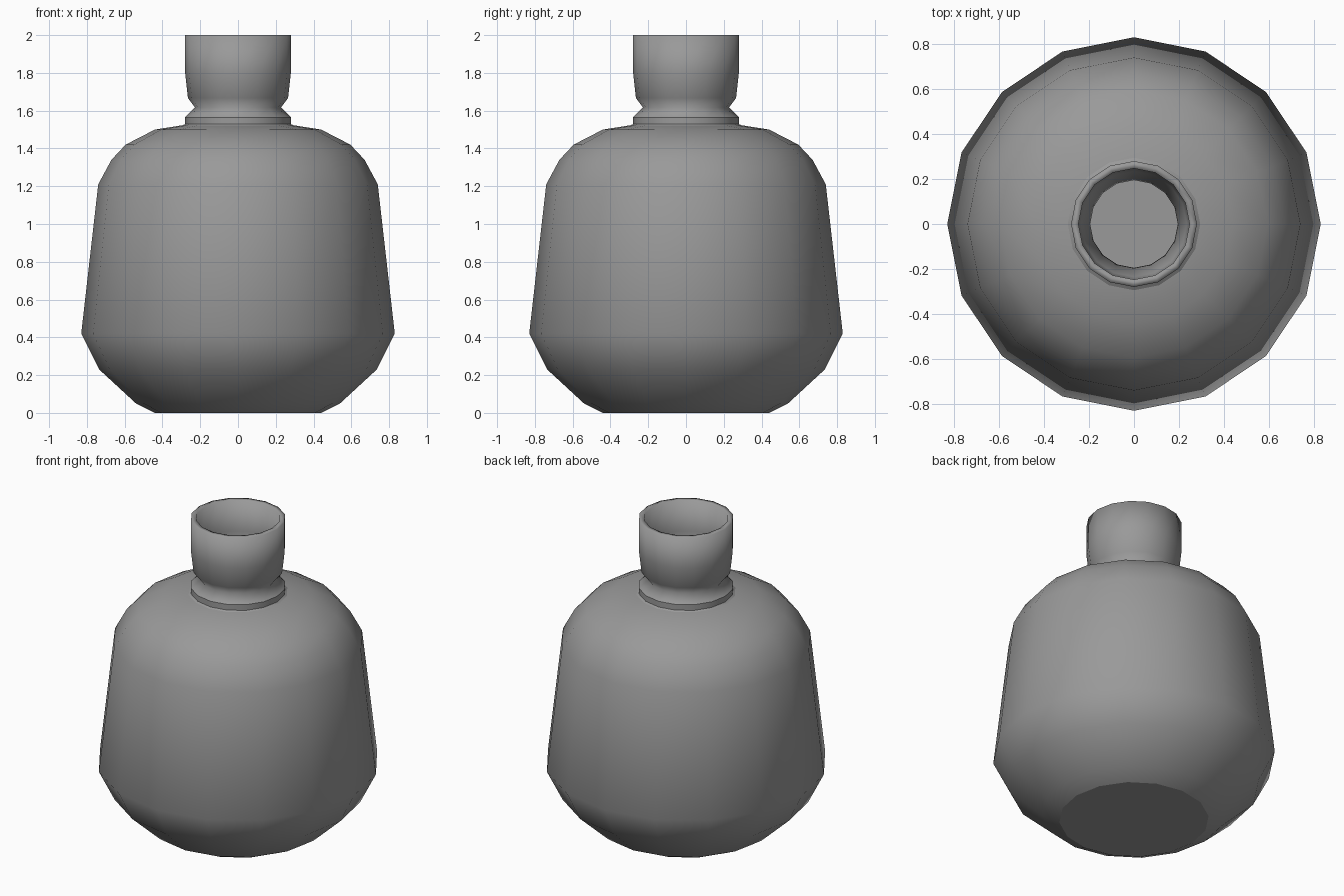
import bpy, bmesh, math

if "Cube" in bpy.data.objects:
    bpy.data.objects.remove(bpy.data.objects["Cube"])

SIDES = 16

# Outer wall from base to lip, then inner wall back down: (radius, height, sharp ring)
PROFILE = [
    (0.44, 0.00, True), (0.54, 0.05, False), (0.735, 0.23, False),
    (0.83, 0.42, False), (0.74, 1.21, False), (0.67, 1.34, False),
    (0.595, 1.42, False), (0.44, 1.50, False),
    # collar
    (0.28, 1.525, True), (0.28, 1.565, True),
    # pinched neck and mouth
    (0.228, 1.617, False), (0.265, 1.667, False), (0.28, 1.80, False),
    (0.28, 2.00, False), (0.247, 2.00, False),
    # inside
    (0.247, 1.80, False), (0.235, 1.68, False), (0.195, 1.617, False),
    (0.25, 1.54, False), (0.43, 1.47, False), (0.58, 1.39, False),
    (0.645, 1.32, False), (0.71, 1.20, False), (0.80, 0.425, False),
    (0.71, 0.25, False), (0.525, 0.08, False), (0.43, 0.03, True),
]


def ring(bm, radius, z):
    step = 2 * math.pi / SIDES
    return [bm.verts.new((radius * math.cos(i * step), radius * math.sin(i * step), z))
            for i in range(SIDES)]


bm = bmesh.new()
rings = [ring(bm, r, z) for r, z, _ in PROFILE]

# Walls
for a, b in zip(rings, rings[1:]):
    for i in range(SIDES):
        j = (i + 1) % SIDES
        bm.faces.new((a[i], a[j], b[j], b[i]))

# Outer base and inner floor
bm.faces.new(rings[0][::-1])
bm.faces.new(rings[-1])

# Smooth shading with crisp base and collar, soft rounded lip
for face in bm.faces:
    face.smooth = True
for verts, (_, _, sharp) in zip(rings, PROFILE):
    if sharp:
        for i in range(SIDES):
            bm.edges.get((verts[i], verts[(i + 1) % SIDES])).smooth = False

bmesh.ops.recalc_face_normals(bm, faces=bm.faces[:])
mesh = bpy.data.meshes.new("bottle")
bm.to_mesh(mesh)
bm.free()

# Dark grey body
dark_grey = bpy.data.materials.new("dark_grey")
dark_grey.diffuse_color = (0.32, 0.32, 0.32, 1)
dark_grey.use_nodes = True
dark_grey.node_tree.nodes["Principled BSDF"].inputs["Base Color"].default_value = dark_grey.diffuse_color
mesh.materials.append(dark_grey)
bpy.context.collection.objects.link(bpy.data.objects.new("bottle", mesh))
